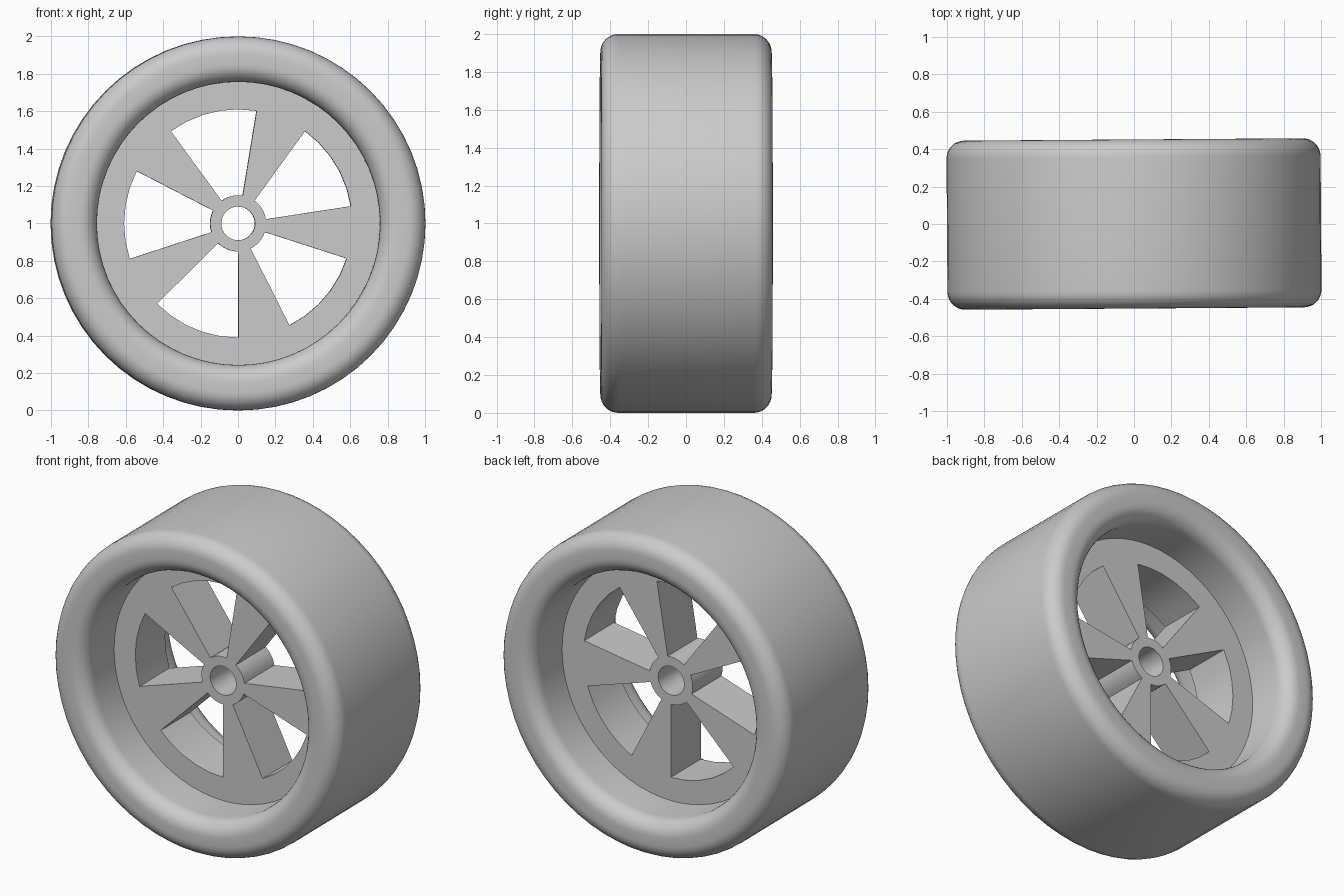
import bpy
import bmesh
from math import sin, cos, pi, radians
from mathutils import Matrix, Vector

cube = bpy.data.objects.get("Cube")
if cube:
    bpy.data.objects.remove(cube, do_unlink=True)

TILT = radians(0.4)
HALF_WIDTH = 0.452
BARREL_RADIUS = 0.757
DISC_HALF = 0.15

grey = bpy.data.materials.new("plain grey")
grey.use_nodes = True
colour = (0.6, 0.6, 0.6, 1)
grey.diffuse_color = colour
grey.node_tree.nodes["Principled BSDF"].inputs["Base Color"].default_value = colour


def finish(name, bm):
    """Turn the bmesh into a smooth-shaded wheel part standing on the ground."""
    bmesh.ops.recalc_face_normals(bm, faces=bm.faces)
    bm.transform(Matrix.Translation((0, 0, 1)) @ Matrix.Rotation(TILT, 4, "Z"))
    mesh = bpy.data.meshes.new(name)
    bm.to_mesh(mesh)
    bm.free()
    mesh.materials.append(grey)
    obj = bpy.data.objects.new(name, mesh)
    bpy.context.collection.objects.link(obj)
    bpy.ops.object.select_all(action="DESELECT")
    obj.select_set(True)
    bpy.context.view_layer.objects.active = obj
    bpy.ops.object.shade_smooth_by_angle(angle=radians(30))
    return obj


def tyre():
    """Rounded rectangular section revolved around the axle."""
    bm = bmesh.new()
    # corner centre signs (radius, width) with the start angle of each rounding
    corners = ((1, 1, 0), (-1, 1, 90), (-1, -1, 180), (1, -1, 270))
    fillet, steps = 0.095, 8
    section = []
    for side, face, start in corners:
        r = 1 - fillet if side > 0 else BARREL_RADIUS + fillet
        y = face * (HALF_WIDTH - fillet)
        for i in range(steps + 1):
            a = radians(start + 90 * i / steps)
            section.append(bm.verts.new((r + fillet * cos(a), y + fillet * sin(a), 0)))
    edges = [bm.edges.new((v, section[i - 1])) for i, v in enumerate(section)]
    bmesh.ops.spin(bm, geom=section + edges, axis=(0, 1, 0), cent=(0, 0, 0),
                   angle=2 * pi, steps=64, use_merge=True)
    bmesh.ops.remove_doubles(bm, verts=bm.verts, dist=0.0001)
    return finish("tyre", bm)


def spoked_rim():
    """Flat disc with five wedge windows and an axle hole, given thickness."""
    bm = bmesh.new()
    radii = (0.09, 0.15, 0.61, BARREL_RADIUS + 0.003)
    window, window_steps, spoke_steps = 45.4, 5, 3
    columns, open_flags = [], []
    for k in range(5):
        start = 8.7 + 72 * k
        for span, offset, steps, is_open in (
                (window, 0, window_steps, True),
                (72 - window, window, spoke_steps, False)):
            for i in range(steps):
                a = radians(start + offset + span * i / steps)
                columns.append([bm.verts.new((r * cos(a), -DISC_HALF, r * sin(a)))
                                for r in radii])
                open_flags.append(is_open)
    for i, is_open in enumerate(open_flags):
        here, after = columns[i], columns[(i + 1) % len(columns)]
        for band in range(3):
            if not (is_open and band == 1):
                bm.faces.new((here[band], here[band + 1], after[band + 1], after[band]))
    result = bmesh.ops.extrude_face_region(bm, geom=bm.faces[:], use_keep_orig=True)
    moved = [g for g in result["geom"] if isinstance(g, bmesh.types.BMVert)]
    bmesh.ops.translate(bm, verts=moved, vec=Vector((0, 2 * DISC_HALF, 0)))
    return finish("spoked_rim", bm)


tyre()
spoked_rim()
